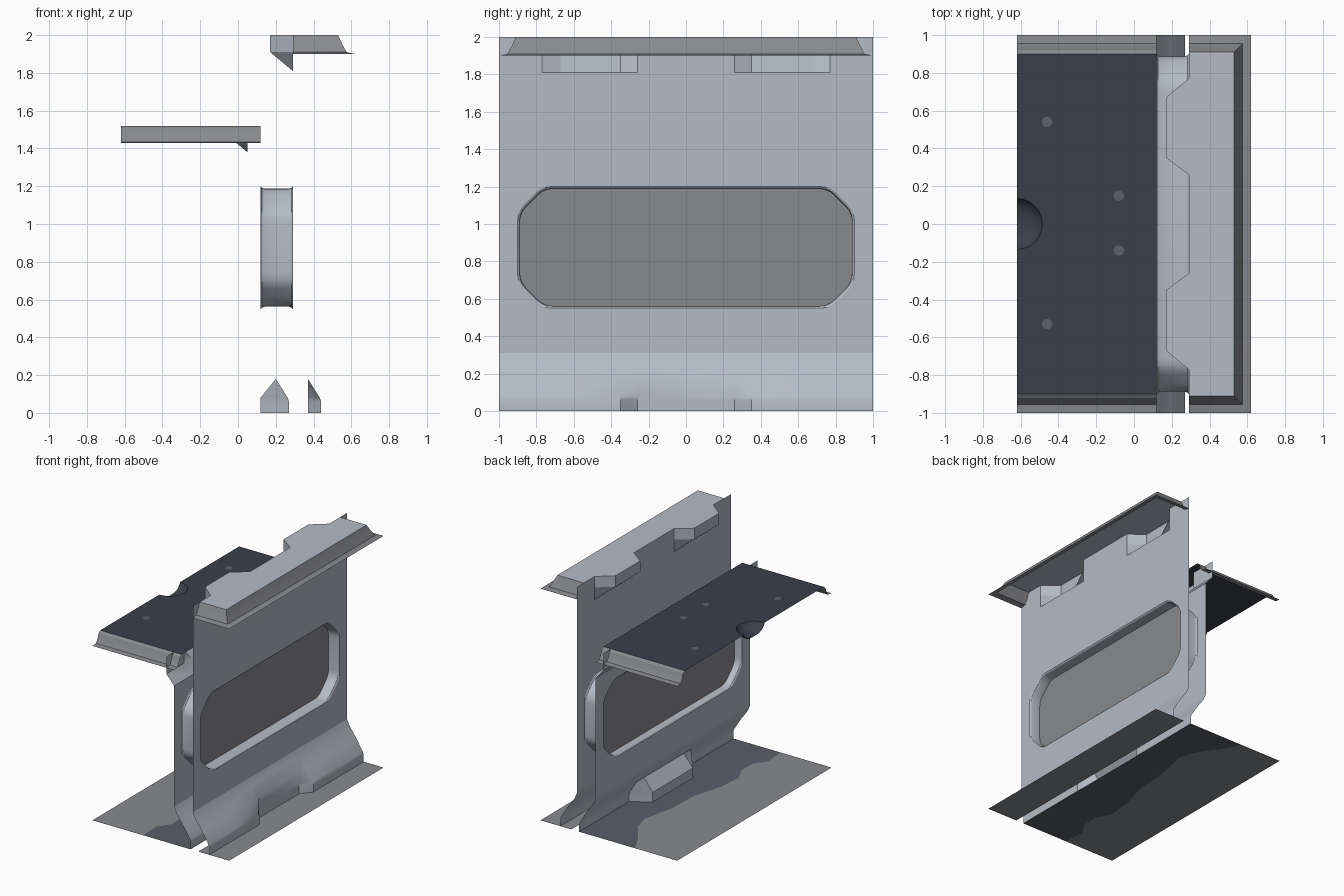
import bpy, bmesh, math
from mathutils import Vector

if "Cube" in bpy.data.objects:
    bpy.data.objects.remove(bpy.data.objects["Cube"])


def material(name, r, g, b):
    m = bpy.data.materials.new(name)
    m.diffuse_color = (r, g, b, 1)
    m.use_nodes = True
    m.node_tree.nodes["Principled BSDF"].inputs["Base Color"].default_value = m.diffuse_color
    return m


LIGHT = material("pale_blue_grey", 0.45, 0.50, 0.56)
GREY = material("mid_grey", 0.25, 0.255, 0.27)
DARK = material("dark_slate", 0.042, 0.05, 0.068)
SPOT = material("slate_spot", 0.11, 0.12, 0.15)
BLUE = material("floor_blue_grey", 0.10, 0.11, 0.14)


def finish(name, bm, mat, smooth=True):
    bmesh.ops.remove_doubles(bm, verts=bm.verts, dist=1e-4)
    me = bpy.data.meshes.new(name)
    bm.to_mesh(me)
    bm.free()
    ob = bpy.data.objects.new(name, me)
    bpy.context.collection.objects.link(ob)
    me.materials.append(mat)
    if smooth:
        bpy.ops.object.select_all(action='DESELECT')
        ob.select_set(True)
        bpy.context.view_layer.objects.active = ob
        bpy.ops.object.shade_smooth_by_angle(angle=math.radians(30))
    return ob


def loft(bm, rows, closed=False, flip=False):
    """Quads between successive rows of points."""
    vr = [[bm.verts.new(p) for p in r] for r in rows]
    for a, b in zip(vr, vr[1:]):
        n = len(a)
        for i in range(n if closed else n - 1):
            j = (i + 1) % n
            q = [a[i], a[j], b[j], b[i]]
            if len({tuple(round(c, 5) for c in v.co) for v in q}) > 2:
                bm.faces.new(q[::-1] if flip else q)


def flat(name, pts, z, mat):
    bm = bmesh.new()
    f = bm.faces.new([bm.verts.new((x, y, z)) for x, y in pts])
    f.normal_update()
    if f.normal.z < 0:
        f.normal_flip()
    return finish(name, bm, mat, False)


def interp(x, table):
    if x <= table[0][0]:
        return table[0][1]
    for (a, va), (b, vb) in zip(table, table[1:]):
        if x <= b:
            return va + (vb - va) * (x - a) / (b - a)
    return table[-1][1]


def window(grow=0.0):
    """Octagonal opening with softened corners, as (y, z) points."""
    a, b, c = 0.9 + grow, 0.325 + grow, 0.13
    h = [(a, b - c), (a - c, b)]
    oct_ = h + [(-y, z) for y, z in h[::-1]] + [(-y, -z) for y, z in h] \
        + [(y, -z) for y, z in h[::-1]]
    out = []
    for i, p in enumerate(oct_):
        p = Vector(p)
        d0 = (Vector(oct_[i - 1]) - p).normalized() * 0.05
        d1 = (Vector(oct_[(i + 1) % 8]) - p).normalized() * 0.05
        for t in (0, 0.33, 0.67, 1):
            q = p + d0 * (1 - t) ** 2 + d1 * t * t
            out.append((q.x, q.y + 0.875))
    return out


# Shared wall rules: lower flare, centre niche, two upper bays
YS = [-1, -.77, -.67, -.35, -.26, .26, .35, .67, .77, 1]
FLARE = [(0, .15), (.06, .15), (.08, .143), (.18, .08), (.26, .022), (.31, 0)]


def niche(y):
    return interp(abs(y), [(.26, 1), (.35, 0)])


def bay(y):
    return interp(abs(y), [(.26, 0), (.35, 1), (.67, 1), (.77, 0)])


def wall(name, xf, low, high, flip):
    bm = bmesh.new()
    for zs in (low, high):
        loft(bm, [[(xf(y, z), y, z) for y in YS] for z in zs], flip=flip)
    # flat middle band with the window cut out
    edges = []
    z0, z1 = low[-1], high[0]
    for loop in ([(-1, z0), (1, z0), (1, z1), (-1, z1)], window()):
        vs = [bm.verts.new((xf(1, 0.8), y, z)) for y, z in loop]
        edges += [bm.edges.new((vs[i - 1], vs[i])) for i in range(len(vs))]
    res = bmesh.ops.triangle_fill(bm, edges=edges, use_beauty=True)
    for f in [g for g in res["geom"] if isinstance(g, bmesh.types.BMFace)]:
        f.normal_update()
        if (f.normal.x > 0) == flip:
            f.normal_flip()
    return finish(name, bm, LIGHT)


def outer_x(y, z):
    fl = interp(z, FLARE)
    t = niche(y)
    x = .29 + fl * (1 - t) + min(fl, .08) * t
    return x - bay(y) * interp(z, [(1.81, 0), (1.91, .12)])


def inner_x(y, z):
    fl = interp(z, FLARE)
    t = niche(y)
    x = .12 + fl * (1 - t) + min(fl, interp(z, [(.08, 0), (.18, .08)])) * t
    x -= interp(z, [(1.30, 0), (1.38, .07)])
    return x - bay(y) * interp(z, [(1.38, 0), (1.48, .12)])


LOW = [0, .06, .08, .18, .26, .31]
wall("outer_wall", outer_x, LOW, [1.78, 1.81, 1.91, 2.0], False)
wall("inner_wall", inner_x, LOW, [1.28, 1.30, 1.38, 1.48, 1.52], True)

# Window tunnel and the two panes
bm = bmesh.new()
loft(bm, [[(x, y, z) for y, z in window(g)] for x, g in
          ((.12, 0), (.127, -.008), (.14, -.012), (.27, -.012), (.283, -.008), (.29, 0))],
     closed=True)
finish("window_frame", bm, LIGHT)
for name, x in (("inner_pane", .18), ("outer_pane", .20)):
    bm = bmesh.new()
    f = bm.faces.new([bm.verts.new((x, y, z)) for y, z in window(-.012)])
    f.normal_update()
    if (f.normal.x > 0) != (x > .19):
        f.normal_flip()
    finish(name, bm, GREY, False)

# Roof panel following the bays, with a sloping skirt and flange
edge = [(outer_x(y, 2), y) for y in YS if abs(y) < .9]
flat("roof_panel", [(.29, -.91)] + edge + [(.29, .91), (.53, .91), (.53, -.91)], 2.0, LIGHT)
bm = bmesh.new()
loft(bm, [[(.29, -.91 - d, z), (.53 + d, -.91 - d, z), (.53 + d, .91 + d, z), (.29, .91 + d, z)]
          for d, z in ((0, 2.0), (.02, 1.955), (.045, 1.91), (.09, 1.90))], flip=True)
finish("roof_skirt", bm, GREY)

# Lower ceiling with a half-round dish cut into its free edge
ANG = [math.radians(-90 + 15 * i) for i in range(13)]


def arc(r):
    return [(-.62 + r * math.cos(a), r * math.sin(a)) for a in ANG]


flat("ceiling_panel", [(-.62, -.9)] + arc(.135) + [(-.62, .9), (.12, .9), (.12, -.9)], 1.52, DARK)
bm = bmesh.new()
loft(bm, [[(x, y, z) for x, y in arc(r)] for r, z in
          ((.135, 1.52), (.125, 1.50), (.10, 1.475), (.06, 1.462), (.001, 1.46))], flip=True)
finish("ceiling_dish", bm, DARK)
for side, s in (("front", -1), ("back", 1)):
    bm = bmesh.new()
    loft(bm, [[(-.62, s * (.9 + d), z), (.12, s * (.9 + d), z)] for d, z in
              ((0, 1.52), (.02, 1.505), (.04, 1.455), (.055, 1.435), (.1, 1.43))], flip=s < 0)
    bmesh.ops.reverse_faces(bm, faces=[f for f in bm.faces if f.calc_center_median() and f.normal.z < 0])
    finish("ceiling_skirt_" + side, bm, GREY)

# Round ceiling spots
for i, (x, y) in enumerate([(-.46, .54), (-.46, -.53), (-.08, .15), (-.08, -.14)]):
    flat("ceiling_spot_%d" % i,
         [(x + .028 * math.cos(k * math.pi / 6), y + .028 * math.sin(k * math.pi / 6))
          for k in range(12)], 1.523, SPOT)

# Floors: outside strip, and inside floor split along an uneven border
flat("outer_floor", [(.34, -1), (.62, -1), (.62, 1), (.34, 1)], 0, GREY)
border = [(-.16, -1), (-.17, -.82), (-.10, -.72), (-.10, -.58), (-.16, -.45), (-.14, -.25),
          (-.07, 0), (-.06, .25), (.0, .54), (-.04, .68), (-.16, .85), (-.24, 1)]
flat("inner_floor_blue", [(.27, -1), (.27, 1)] + border[::-1], 0, BLUE)
flat("inner_floor_grey", [(-.62, 1), (-.62, -1)] + border, 0, GREY)
